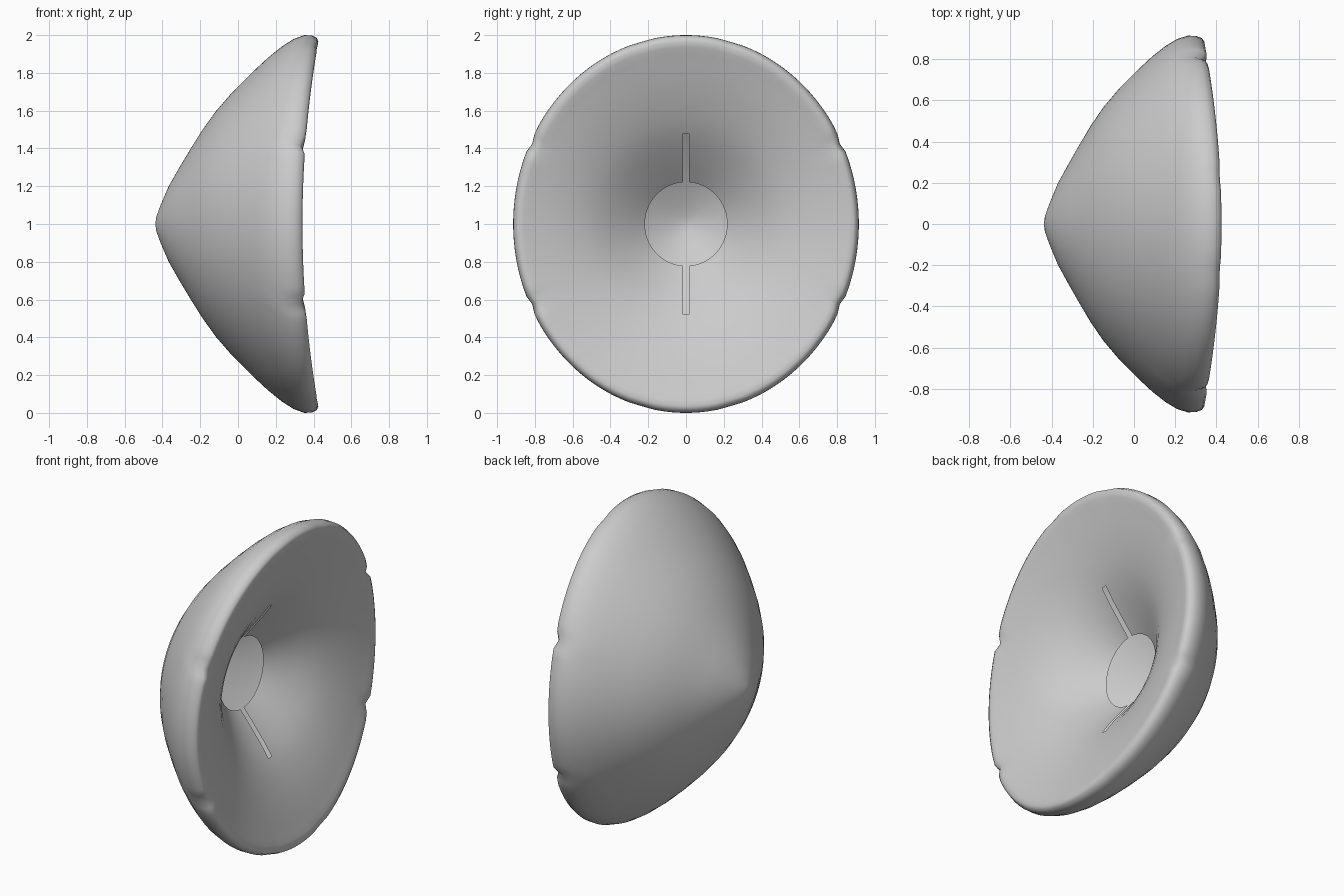
import bpy, bmesh
from math import sin, cos, radians, pi, exp

if "Cube" in bpy.data.objects:
    bpy.data.objects.remove(bpy.data.objects["Cube"])

N = 120  # columns around the dish

# profiles as (radius, x), measured in the vertical mid-plane
OUTER = [(0.04, -0.432), (0.1, -0.41), (0.2, -0.367), (0.3, -0.31), (0.4, -0.25),
         (0.5, -0.187), (0.6, -0.115), (0.7, -0.028), (0.8, 0.072), (0.88, 0.158),
         (0.94, 0.232), (0.98, 0.295)]
RIM = [(1.0, 0.35), (0.999, 0.39), (0.985, 0.418), (0.965, 0.425), (0.935, 0.418)]
# the lining is a trumpet-shaped funnel, well in front of the outer shell
INNER = [(0.9, 0.405), (0.85, 0.388), (0.78, 0.363), (0.7, 0.333), (0.62, 0.298),
         (0.55, 0.265), (0.48, 0.225), (0.4, 0.17), (0.3, 0.092), (0.222, 0.028)]
PROFILE = OUTER + RIM + INNER
FIRST_INNER = len(OUTER) + len(RIM)
SLIT_START = next(i for i, p in enumerate(PROFILE) if i >= FIRST_INNER and p[0] <= 0.48)

# rim nicks: four on the sides, four shallow ones near top and bottom
NICKS = [(s * 26 + b, 0.03) for s in (1, -1) for b in (0, 180)]
NICKS += [(s * 15 + b, 0.008) for s in (1, -1) for b in (90, 270)]


def nick(deg):
    total = 0
    for centre, depth in NICKS:
        d = (deg - centre + 180) % 360 - 180
        total += depth * exp(-(d / 1.8) ** 2)
    return total


bm = bmesh.new()
rings = []
for i, (f, x) in enumerate(PROFILE):
    ring = []
    for k in range(N):
        t = 2 * pi * (k + 0.5) / N
        cut = nick(t * 180 / pi) * max(0, (f - 0.88) / 0.12)
        r = f - cut * 0.5
        y = r * (1 - 0.085 * f) * cos(t)
        z = 1 + r * sin(t)
        # straight edges for the vertical slits in the lining
        if i >= SLIT_START and abs(cos(t)) < sin(radians(1.6)):
            y = 0.016 if cos(t) > 0 else -0.016
        ring.append(bm.verts.new((x - 0.09 * f * f * cos(t) ** 2 - cut, y, z)))
    rings.append(ring)

# shell, rolled rim and lining, leaving the slits open
slit_columns = {N // 4 - 1, 3 * N // 4 - 1}
for i in range(len(rings) - 1):
    for k in range(N):
        if i >= SLIT_START and k in slit_columns:
            continue
        j = (k + 1) % N
        bm.faces.new((rings[i][k], rings[i][j], rings[i + 1][j], rings[i + 1][k]))

# pointed apex
tip = bm.verts.new((-0.438, 0, 1))
for k in range(N):
    bm.faces.new((tip, rings[0][(k + 1) % N], rings[0][k]))
bmesh.ops.recalc_face_normals(bm, faces=bm.faces)

mesh = bpy.data.meshes.new("dish_shell")
bm.to_mesh(mesh)
bm.free()
dish = bpy.data.objects.new("dish_shell", mesh)
bpy.context.collection.objects.link(dish)
bpy.context.view_layer.objects.active = dish
dish.select_set(True)
bpy.ops.object.shade_smooth_by_angle(angle=radians(50))
